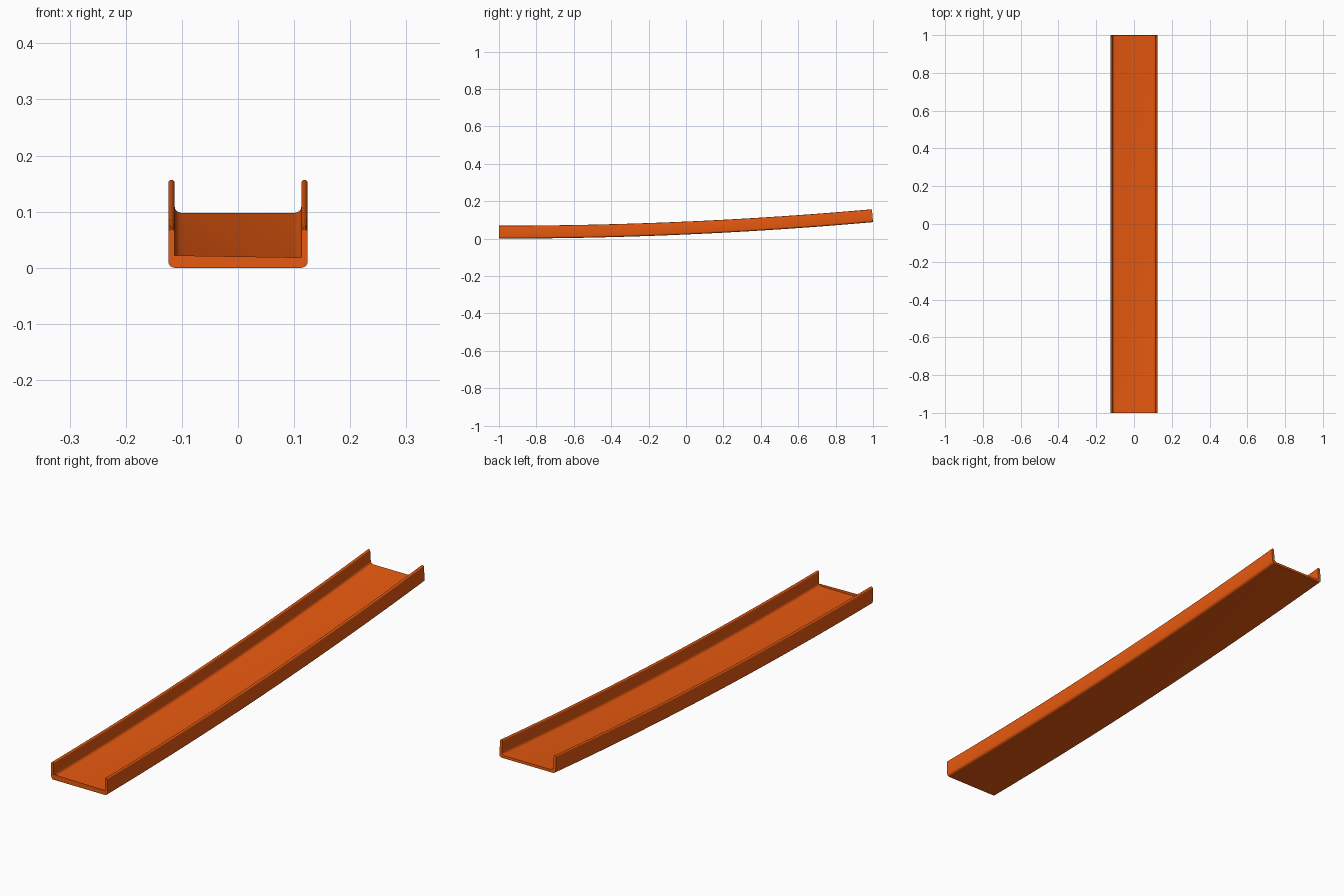
import bpy, bmesh, math

if "Cube" in bpy.data.objects:
    bpy.data.objects.remove(bpy.data.objects["Cube"])

HALF_W, HEIGHT, WALL, FLOOR = 0.124, 0.069, 0.011, 0.010
RISE, LENGTH, SEGMENTS = 0.088, 2.0, 36


def arc(cx, cz, r, a0, a1, n=5):
    """Points of a circular arc, angles in degrees."""
    return [(cx + r * math.cos(math.radians(a0 + (a1 - a0) * i / n)),
             cz + r * math.sin(math.radians(a0 + (a1 - a0) * i / n)))
            for i in range(n + 1)]


# Right half of the U profile: underside corner, rounded rim, inner fillet
inner = HALF_W - WALL
half = arc(HALF_W - 0.011, 0.011, 0.011, -90, 0)
half += arc(HALF_W - WALL / 2, HEIGHT - WALL / 2, WALL / 2, 0, 180, 8)
half += arc(inner - 0.012, FLOOR + 0.012, 0.012, 0, -90)
profile = half + [(-x, z) for x, z in reversed(half)]

# Sweep the profile along a gentle upward arc that starts level
radius = (LENGTH ** 2 + RISE ** 2) / (2 * RISE)
end_angle = math.asin(LENGTH / radius)
bm = bmesh.new()
rings = []
for i in range(SEGMENTS + 1):
    a = end_angle * i / SEGMENTS
    rings.append([bm.verts.new((x,
                                -LENGTH / 2 + (radius - z) * math.sin(a),
                                radius - (radius - z) * math.cos(a)))
                  for x, z in profile])
n = len(profile)
for r0, r1 in zip(rings, rings[1:]):
    for j in range(n):
        k = (j + 1) % n
        bm.faces.new((r0[j], r0[k], r1[k], r1[j]))

# End caps: mirrored quads across floor, strips up each wall
for ring in (rings[0], rings[-1]):
    bm.faces.new(ring)
bmesh.ops.triangulate(bm, faces=[f for f in bm.faces if len(f.verts) > 4])
bmesh.ops.recalc_face_normals(bm, faces=bm.faces)

mesh = bpy.data.meshes.new("curved_track")
bm.to_mesh(mesh)
bm.free()
track = bpy.data.objects.new("curved_track", mesh)
bpy.context.collection.objects.link(track)

# Orange plastic
mat = bpy.data.materials.new("orange_plastic")
mat.diffuse_color = (0.80, 0.10, 0.005, 1)
mat.use_nodes = True
mat.node_tree.nodes["Principled BSDF"].inputs["Base Color"].default_value = mat.diffuse_color
mesh.materials.append(mat)

bpy.context.view_layer.objects.active = track
track.select_set(True)
bpy.ops.object.shade_smooth_by_angle(angle=math.radians(35))
